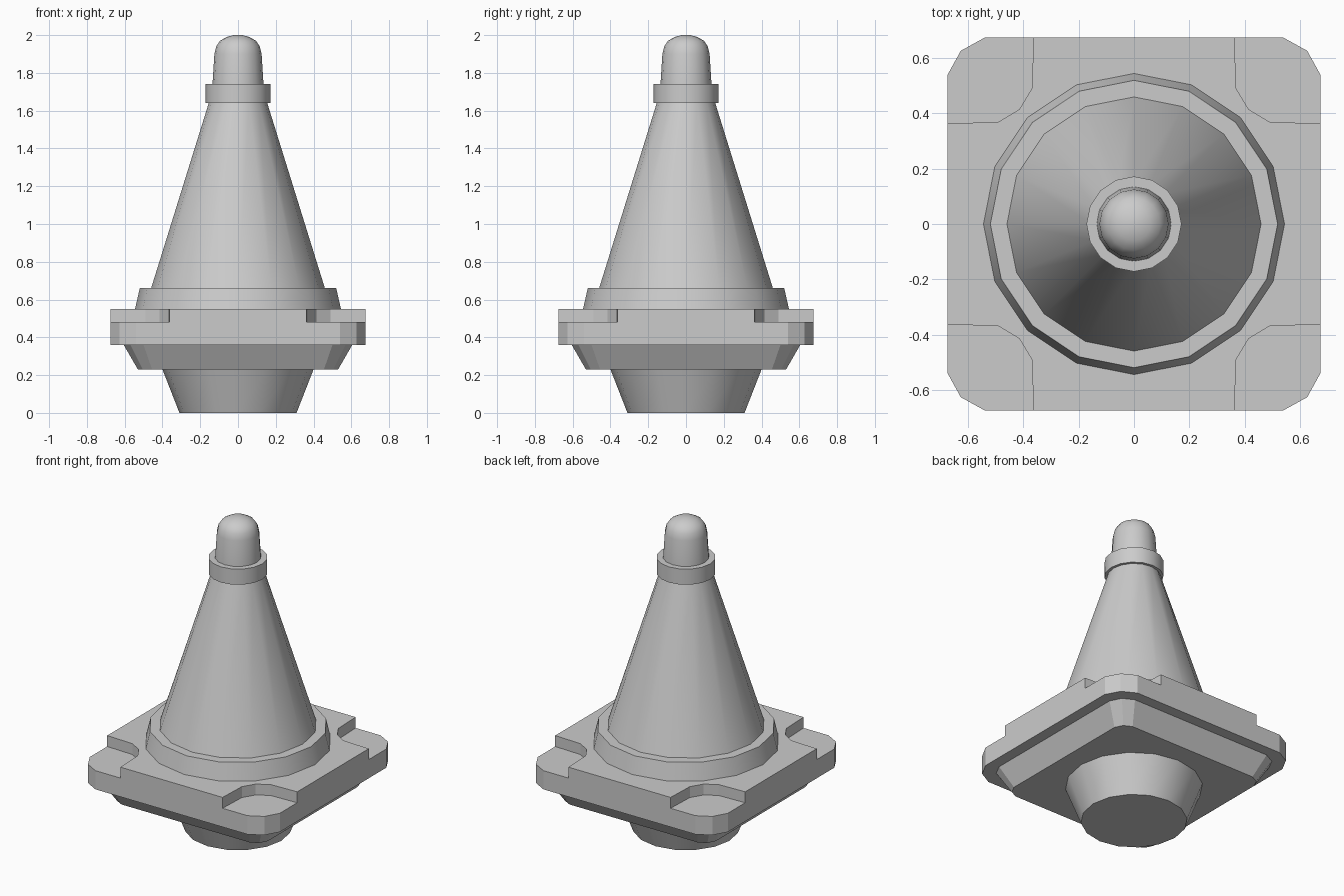
import bpy
import bmesh
from math import cos, sin, pi, radians

if "Cube" in bpy.data.objects:
    bpy.data.objects.remove(bpy.data.objects["Cube"], do_unlink=True)

SIDES = 16

grey = bpy.data.materials.new("light_grey")
grey.use_nodes = True
colour = (0.6, 0.6, 0.6, 1)
grey.diffuse_color = colour
grey.node_tree.nodes["Principled BSDF"].inputs["Base Color"].default_value = colour


def finish(name, bm, smooth=True):
    bmesh.ops.recalc_face_normals(bm, faces=bm.faces)
    mesh = bpy.data.meshes.new(name)
    bm.to_mesh(mesh)
    bm.free()
    mesh.materials.append(grey)
    obj = bpy.data.objects.new(name, mesh)
    bpy.context.collection.objects.link(obj)
    bpy.ops.object.select_all(action='DESELECT')
    obj.select_set(True)
    bpy.context.view_layer.objects.active = obj
    if smooth:
        bpy.ops.object.shade_smooth_by_angle(angle=radians(30))
    return obj


def loft(bm, loops):
    """Skin a stack of matching point loops and cap both ends."""
    rings = [[bm.verts.new(p) for p in loop] for loop in loops]
    for a, b in zip(rings, rings[1:]):
        for i in range(len(a)):
            j = (i + 1) % len(a)
            bm.faces.new((a[i], a[j], b[j], b[i]))
    bm.faces.new(rings[0][::-1])
    bm.faces.new(rings[-1])


def turned(name, profile):
    """Revolve (radius, height) pairs about z."""
    bm = bmesh.new()
    loft(bm, [[(r * cos(2 * pi * i / SIDES), r * sin(2 * pi * i / SIDES), z)
               for i in range(SIDES)] for r, z in profile])
    return finish(name, bm)


def rounded_square(half, cut, mid, z):
    """Square outline whose corners are made of two short facets."""
    corner = [(half, half - cut), (half - mid, half - mid), (half - cut, half)]
    points = []
    for _ in range(4):
        points += [(x, y, z) for x, y in corner]
        corner = [(-y, x) for x, y in corner]
    return points


# Square plate with rounded corners
bm = bmesh.new()
loft(bm, [rounded_square(0.675, 0.135, 0.048, z) for z in (0.36, 0.55)])
plate = finish("base_plate", bm, smooth=False)

# Shallow recess in each plate corner
recess = [(0.363, 0.8), (0.363, 0.675), (0.37, 0.49), (0.415, 0.415),
          (0.49, 0.37), (0.675, 0.363), (0.8, 0.363), (0.8, 0.8)]
bm = bmesh.new()
for _ in range(4):
    loft(bm, [[(x, y, z) for x, y in recess] for z in (0.48, 0.7)])
    recess = [(-y, x) for x, y in recess]
cutter = finish("recess_cutter", bm, smooth=False)
cutter.hide_render = True
cut = plate.modifiers.new("corner_recesses", 'BOOLEAN')
cut.operation = 'DIFFERENCE'
cut.solver = 'EXACT'
cut.object = cutter
bpy.context.view_layer.objects.active = plate
bpy.ops.object.modifier_apply(modifier=cut.name)
bpy.data.objects.remove(cutter, do_unlink=True)

# Tapered skirt below the plate
bm = bmesh.new()
loft(bm, [rounded_square(0.53, 0.075, 0.025, 0.23),
          rounded_square(0.605, 0.105, 0.036, 0.36)])
finish("under_skirt", bm, smooth=False)

# Round parts, from the foot up
turned("foot", [(0.31, 0), (0.40, 0.23)])
turned("cone_collar", [(0.545, 0.55), (0.52, 0.66)])
turned("cone_body", [(0.46, 0.66), (0.155, 1.64)])
turned("neck_ring", [(0.172, 1.64), (0.172, 1.74)])
turned("tip_cap", [(0.135, 1.74), (0.125, 1.90), (0.115, 1.94),
                   (0.095, 1.97), (0.06, 1.99), (0.02, 2.0)])
